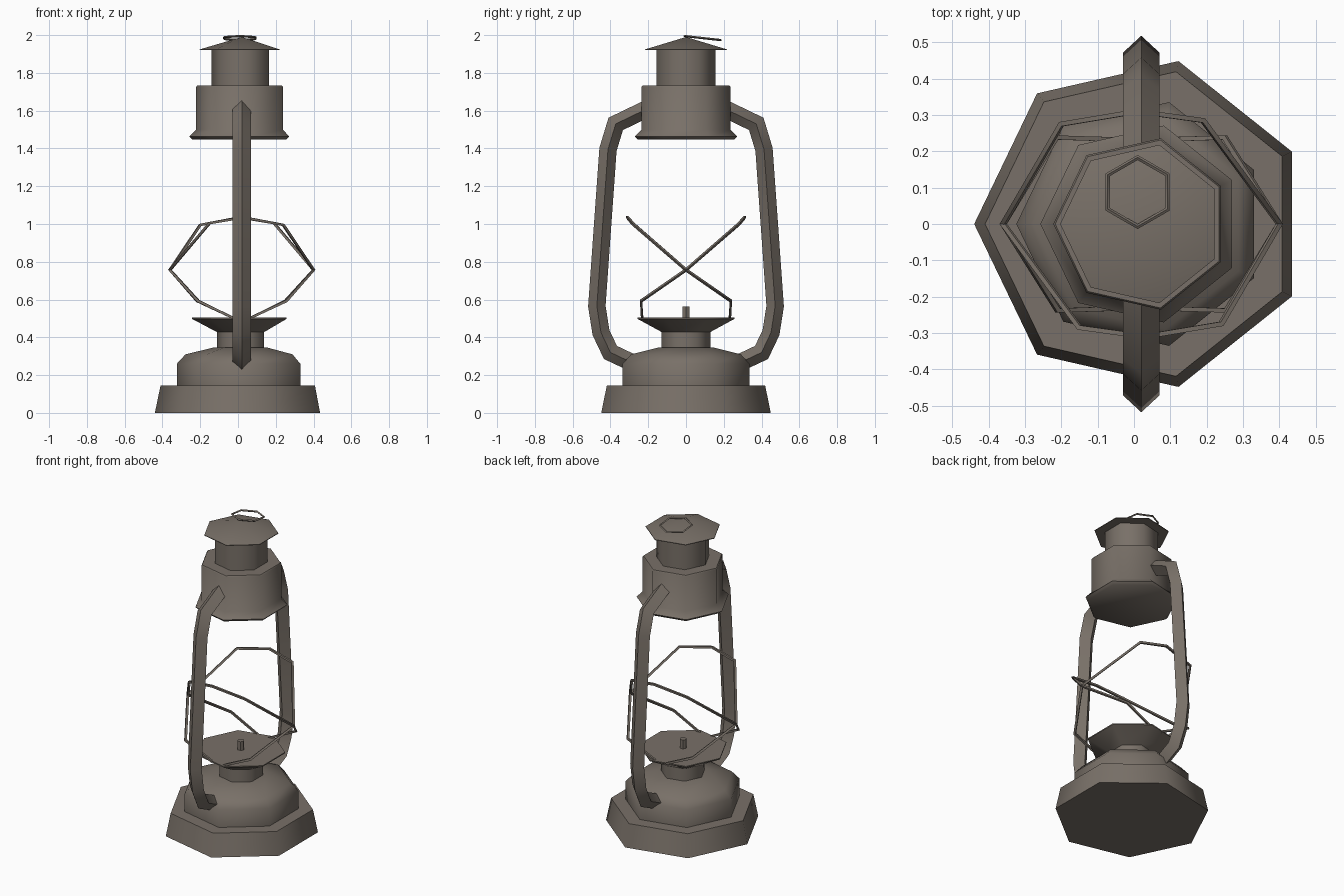
import bpy, bmesh, math
from mathutils import Vector

cube = bpy.data.objects.get("Cube")
if cube:
    bpy.data.objects.remove(cube, do_unlink=True)

CX = 0.02   # axis of the lantern
SIDES = 7

metal = bpy.data.materials.new("weathered_metal")
metal.use_nodes = True
colour = (0.19, 0.163, 0.138, 1)
metal.diffuse_color = colour
metal.node_tree.nodes["Principled BSDF"].inputs["Base Color"].default_value = colour


def finish(name, bm):
    bmesh.ops.recalc_face_normals(bm, faces=bm.faces)
    mesh = bpy.data.meshes.new(name)
    bm.to_mesh(mesh)
    bm.free()
    mesh.materials.append(metal)
    obj = bpy.data.objects.new(name, mesh)
    bpy.context.collection.objects.link(obj)
    bpy.ops.object.select_all(action='DESELECT')
    obj.select_set(True)
    bpy.context.view_layer.objects.active = obj
    bpy.ops.object.shade_smooth_by_angle(angle=math.radians(55))
    return obj


def lathe(name, profile, sides=SIDES, apex=None):
    """Stack of regular rings (radius, z), closed by caps or a point."""
    bm = bmesh.new()
    rings = []
    for r, z in profile:
        angles = [math.pi + math.tau * i / sides for i in range(sides)]
        rings.append([bm.verts.new((CX + r * math.cos(a), r * math.sin(a), z)) for a in angles])
    for low, high in zip(rings, rings[1:]):
        for i in range(sides):
            j = (i + 1) % sides
            bm.faces.new((low[i], low[j], high[j], high[i]))
    bm.faces.new(rings[0])
    if apex is None:
        bm.faces.new(rings[-1])
    else:
        tip = bm.verts.new((CX, 0, apex))
        for i in range(sides):
            bm.faces.new((rings[-1][i], rings[-1][(i + 1) % sides], tip))
    return finish(name, bm)


def sweep(name, points, ref, width, depth, closed=False):
    """Mitred diamond-section bar along a path lying square to ref."""
    pts = [Vector(p) for p in points]
    ref = Vector(ref).normalized()
    n = len(pts)
    bm = bmesh.new()
    rings = []
    for i, p in enumerate(pts):
        before = pts[i - 1] if closed or i > 0 else None
        after = pts[(i + 1) % n] if closed or i < n - 1 else None
        d1 = (p - before).normalized() if before else (after - p).normalized()
        d2 = (after - p).normalized() if after else d1
        t = (d1 + d2).normalized()
        side = t.cross(ref).normalized() * depth / max(t.dot(d1), 0.5)
        offsets = (ref * width, side, -ref * width, -side)
        rings.append([bm.verts.new(p + o) for o in offsets])
    pairs = list(zip(rings, rings[1:]))
    if closed:
        pairs.append((rings[-1], rings[0]))
    else:
        bm.faces.new(rings[0])
        bm.faces.new(rings[-1])
    for a, b in pairs:
        for k in range(4):
            m = (k + 1) % 4
            bm.faces.new((a[k], a[m], b[m], b[k]))
    return finish(name, bm)


# Base, fuel tank and burner
lathe("base", [(0.46, 0), (0.43, 0.145)])
lathe("fuel_tank", [(0.344, 0.14), (0.344, 0.26), (0.298, 0.31), (0.145, 0.347)])
lathe("burner_cup", [(0.132, 0.33), (0.132, 0.428), (0.264, 0.498), (0.264, 0.505)])
lathe("wick", [(0.021, 0.5), (0.021, 0.562)], sides=6)

# Hood, chimney and cap
lathe("hood", [(0.262, 1.447), (0.278, 1.463), (0.242, 1.5), (0.242, 1.725), (0.237, 1.732)])
lathe("chimney", [(0.159, 1.72), (0.159, 1.925)])
lathe("cap", [(0.2236, 1.92), (0.2236, 1.924)], apex=1.99)

# Side frame tubes, front and back
frame_path = [(0.2, 1.613), (0.372, 1.53), (0.413, 1.395), (0.472, 0.565),
              (0.45, 0.425), (0.4, 0.32), (0.29, 0.268)]
for name, s in (("front_frame_tube", -1), ("back_frame_tube", 1)):
    sweep(name, [(CX, s * y, z) for y, z in frame_path], (1, 0, 0), 0.05, 0.046)

# Crossed guard wires: the second is the first turned half way round
guard_path = [(-0.04, -0.232, 0.5), (-0.23, -0.238, 0.592), (-0.38, 0, 0.757),
              (-0.22, 0.275, 0.995), (-0.01, 0.31, 1.035), (0.17, 0.285, 1.005),
              (0.38, 0, 0.757), (0.235, -0.238, 0.592), (0.04, -0.232, 0.5)]
for name, s in (("guard_wire_a", 1), ("guard_wire_b", -1)):
    sweep(name, [(CX + s * x, s * y, z) for x, y, z in guard_path],
          (0, -0.67 * s, 0.75), 0.009, 0.009)

# Small hanging ring on the cap
ring = []
for i in range(6):
    a = math.pi / 2 + math.tau * i / 6
    y = 0.088 + 0.095 * math.sin(a)
    ring.append((0.01 + 0.095 * math.cos(a), y, 1.994 - 0.11 * y))
sweep("hanging_ring", ring, (0, 0.11, 1), 0.006, 0.006, closed=True)
